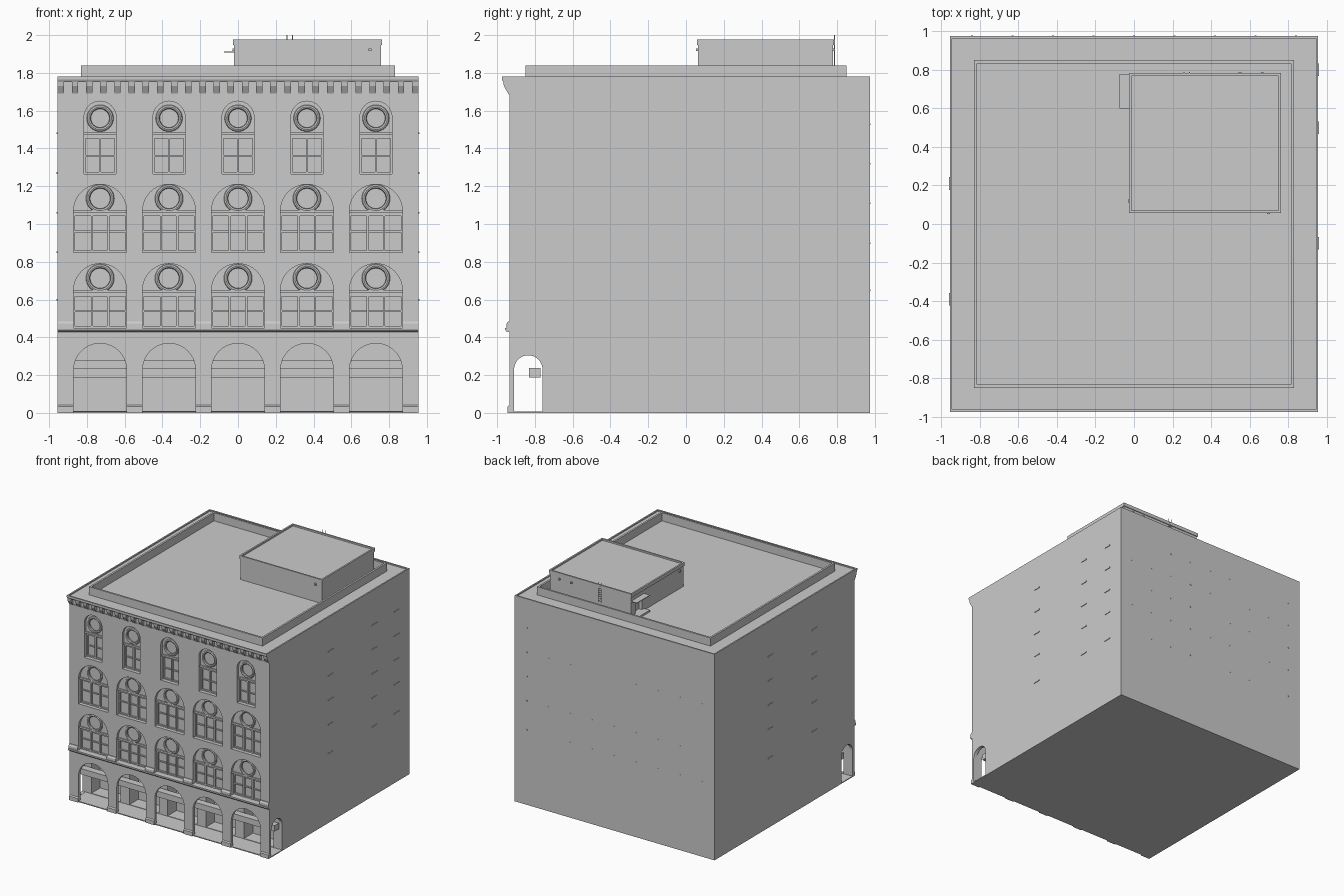
import bpy, bmesh, math

if "Cube" in bpy.data.objects:
    bpy.data.objects.remove(bpy.data.objects["Cube"])

COLS = [-0.73, -0.365, 0.0, 0.365, 0.73]
FRONT = -0.935


def prism(name, pts, axis, a, b):
    """Extrude a 2D outline (x,z along y, or y,z along x) from a to b."""
    bm = bmesh.new()
    put = (lambda p, d: (p[0], d, p[1])) if axis == 'y' else (lambda p, d: (d, p[0], p[1]))
    lo = [bm.verts.new(put(p, a)) for p in pts]
    hi = [bm.verts.new(put(p, b)) for p in pts]
    bm.faces.new(lo)
    bm.faces.new(hi[::-1])
    n = len(pts)
    for i in range(n):
        bm.faces.new((lo[i], hi[i], hi[(i + 1) % n], lo[(i + 1) % n]))
    bmesh.ops.recalc_face_normals(bm, faces=bm.faces)
    me = bpy.data.meshes.new(name)
    bm.to_mesh(me)
    bm.free()
    ob = bpy.data.objects.new(name, me)
    bpy.context.collection.objects.link(ob)
    return ob


def box(name, x0, x1, y0, y1, z0, z1):
    return prism(name, [(x0, z0), (x1, z0), (x1, z1), (x0, z1)], 'y', y0, y1)


def arch(c, r, z0, spring, n=20):
    """Round-headed outline."""
    return [(c - r, z0), (c + r, z0)] + [
        (c + r * math.cos(math.pi * i / n), spring + r * math.sin(math.pi * i / n)) for i in range(n + 1)]


def circle(c, z, r, n=32):
    return [(c + r * math.cos(math.tau * i / n), z + r * math.sin(math.tau * i / n)) for i in range(n)]


def cut(ob, cutters):
    for c in cutters:
        c.hide_render = True
        m = ob.modifiers.new("cut", 'BOOLEAN')
        m.operation, m.solver, m.object = 'DIFFERENCE', 'EXACT', c
    dg = bpy.context.evaluated_depsgraph_get()
    me = bpy.data.meshes.new_from_object(ob.evaluated_get(dg))
    ob.modifiers.clear()
    ob.data = me
    for c in cutters:
        bpy.data.objects.remove(c)


def rim(name, x0, x1, y0, y1, z0, z1, t):
    """Rectangular upstand around a flat roof."""
    ob = box(name, x0, x1, y0, y1, z0, z1)
    cut(ob, [box("cutter", x0 + t, x1 - t, y0 + t, y1 - t, z0 - 0.1, z1 + 0.1)])


def repeat(ob, xs):
    """Place linked copies of a part modelled at x = 0."""
    for x in xs:
        if abs(x) > 1e-6:
            c = ob.copy()
            c.location.x = x
            bpy.context.collection.objects.link(c)


# window rows: half width, sill, spring, transom z, round light z, ring radius, mullion xs, bar z
ROWS = [(0.14, 0.45, 0.65, 0.635, 0.713, 0.064, (-0.043, 0.043), 0.54),
        (0.14, 0.85, 1.07, 1.06, 1.135, 0.064, (-0.043, 0.043), 0.96),
        (0.085, 1.265, 1.565, 1.47, 1.56, 0.06, (0.0,), 1.36)]

# main block with window recesses, arcade, shop bays and side arches
body = box("building_body", -0.955, 0.955, FRONT, 0.975, 0, 1.77)
cutters = [box("cutter", -0.925, 0.925, -0.91, -0.76, 0.006, 0.372),
           prism("cutter", arch(-0.835, 0.075, 0.008, 0.23), 'x', -1.1, 1.1)]
for x in COLS:
    cutters.append(prism("cutter", arch(x, 0.14, 0.008, 0.228), 'y', -1.1, -0.85))
    cutters.append(box("cutter", x - 0.14, x + 0.14, -0.80, -0.64, 0.01, 0.275))
    for r, z0, sp, *_ in ROWS:
        cutters.append(prism("cutter", arch(x, r, z0, sp), 'y', -1.1, -0.89))
cut(body, cutters)

# beam hanging inside the arcade
box("arcade_beam", -0.93, 0.93, -0.83, -0.77, 0.187, 0.237)

# windows
for k, (r, z0, sp, tz, cz, R, mull, bar) in enumerate(ROWS):
    parts = []
    s = f"row{k + 1}"
    n = 20
    head = prism("arch_panel_" + s, arch(0, r, tz, sp), 'y', -0.912, -0.888)
    cut(head, [prism("cutter", circle(0, cz, R), 'y', -1.0, -0.892)])
    parts.append(head)
    bpy.ops.mesh.primitive_torus_add(location=(0, -0.912, cz), rotation=(math.pi / 2, 0, 0),
                                     major_segments=32, minor_segments=8,
                                     major_radius=R, minor_radius=0.011)
    ring = bpy.context.object
    ring.name = "round_window_ring_" + s
    bpy.ops.object.shade_smooth_by_angle()
    parts.append(ring)
    parts.append(box("transom_" + s, -r, r, -0.922, -0.888, tz, tz + 0.015))
    parts.append(box("sash_head_" + s, -r, r, -0.904, -0.888, tz - 0.018, tz))
    parts.append(box("glazing_bar_" + s, -r, r, -0.899, -0.888, bar - 0.005, bar + 0.005))
    parts.append(box("sash_sill_" + s, -r, r, -0.904, -0.888, z0, z0 + 0.01))
    for m in mull:
        parts.append(box("mullion_" + s, m - 0.006, m + 0.006, -0.908, -0.888, z0, tz))
    for sgn in (-1, 1):
        a, b = sorted((sgn * r, sgn * (r - 0.008)))
        parts.append(box("sash_jamb_" + s, a, b, -0.904, -0.888, z0, tz))
    for p in parts:
        base = p.location.x
        repeat(p, COLS)

# string course: full-width band, upper moulding and plinth on piers only
prism("string_course", [(-0.93, 0.428), (-0.95, 0.43), (-0.957, 0.438), (-0.957, 0.45), (-0.93, 0.45)],
      'x', -0.955, 0.955)
edges = [-0.955] + [e for x in COLS for e in (x - 0.14, x + 0.14)] + [0.955]
for a, b in zip(edges[::2], edges[1::2]):
    prism("pier_moulding", [(-0.91, 0.45), (-0.95, 0.45), (-0.95, 0.472), (-0.942, 0.485), (-0.91, 0.485)],
          'x', a, b)
    prism("pier_plinth", [(-0.92, 0), (-0.945, 0), (-0.945, 0.034), (-0.935, 0.042), (-0.92, 0.042)],
          'x', a, b)

# cornice with a row of brackets
prism("cornice", [(-0.93, 1.752), (-0.968, 1.752), (-0.975, 1.765), (-0.975, 1.77), (-0.93, 1.77)],
      'x', -0.955, 0.955)
box("cornice_bed_mould", -0.955, 0.955, -0.94, -0.93, 1.686, 1.697)
N = 26
for i in range(N):
    x = -0.938 + 1.876 * i / (N - 1)
    prism("cornice_bracket", [(-0.93, 1.69), (-0.942, 1.692), (-0.964, 1.73), (-0.967, 1.755), (-0.93, 1.755)],
          'x', x - 0.017, x + 0.017)

# roof edges and penthouse
rim("roof_edge", -0.955, 0.955, -0.975, 0.975, 1.765, 1.78, 0.012)
rim("roof_parapet", -0.83, 0.83, -0.85, 0.85, 1.765, 1.84, 0.016)
house = box("penthouse", -0.02, 0.757, 0.063, 0.777, 1.765, 1.965)
cut(house, [box("cutter", -0.1, 0.01, 0.63, 0.72, 1.785, 1.9)])
rim("penthouse_coping", -0.027, 0.763, 0.057, 0.783, 1.948, 1.978, 0.014)
box("door_canopy", -0.075, -0.015, 0.60, 0.777, 1.908, 1.914)
box("door_step", -0.075, -0.015, 0.60, 0.777, 1.765, 1.785)

# roof ladder on the back of the penthouse
for x in (0.26, 0.288):
    box("ladder_rail", x - 0.002, x + 0.002, 0.784, 0.788, 1.83, 2.0)
for i in range(8):
    box("ladder_rung", 0.26, 0.288, 0.785, 0.787, 1.84 + i * 0.018, 1.843 + i * 0.018)

# small lamps on the penthouse
box("lamp_front", 0.69, 0.706, 0.052, 0.065, 1.915, 1.93)
box("lamp_left", -0.03, -0.018, 0.112, 0.128, 1.915, 1.93)
for x in (0.55, 0.665):
    box("lamp_back", x - 0.007, x + 0.007, 0.775, 0.788, 1.915, 1.93)

# slim vents on the side walls, small tie plates on the sides and back
for z in (0.6, 0.85, 1.06, 1.27, 1.48):
    for y in (-0.1, 0.5, 0.8):
        box("vent_right", 0.95, 0.96, y - 0.033, y + 0.033, z - 0.004, z + 0.004)
    for y in (-0.39, 0.21):
        box("vent_left", -0.96, -0.95, y - 0.033, y + 0.033, z - 0.004, z + 0.004)
    for i in range(9):
        x = -0.84 + i * 0.21
        box("tie_plate_back", x - 0.005, x + 0.005, 0.97, 0.977, z + 0.045, z + 0.053)
